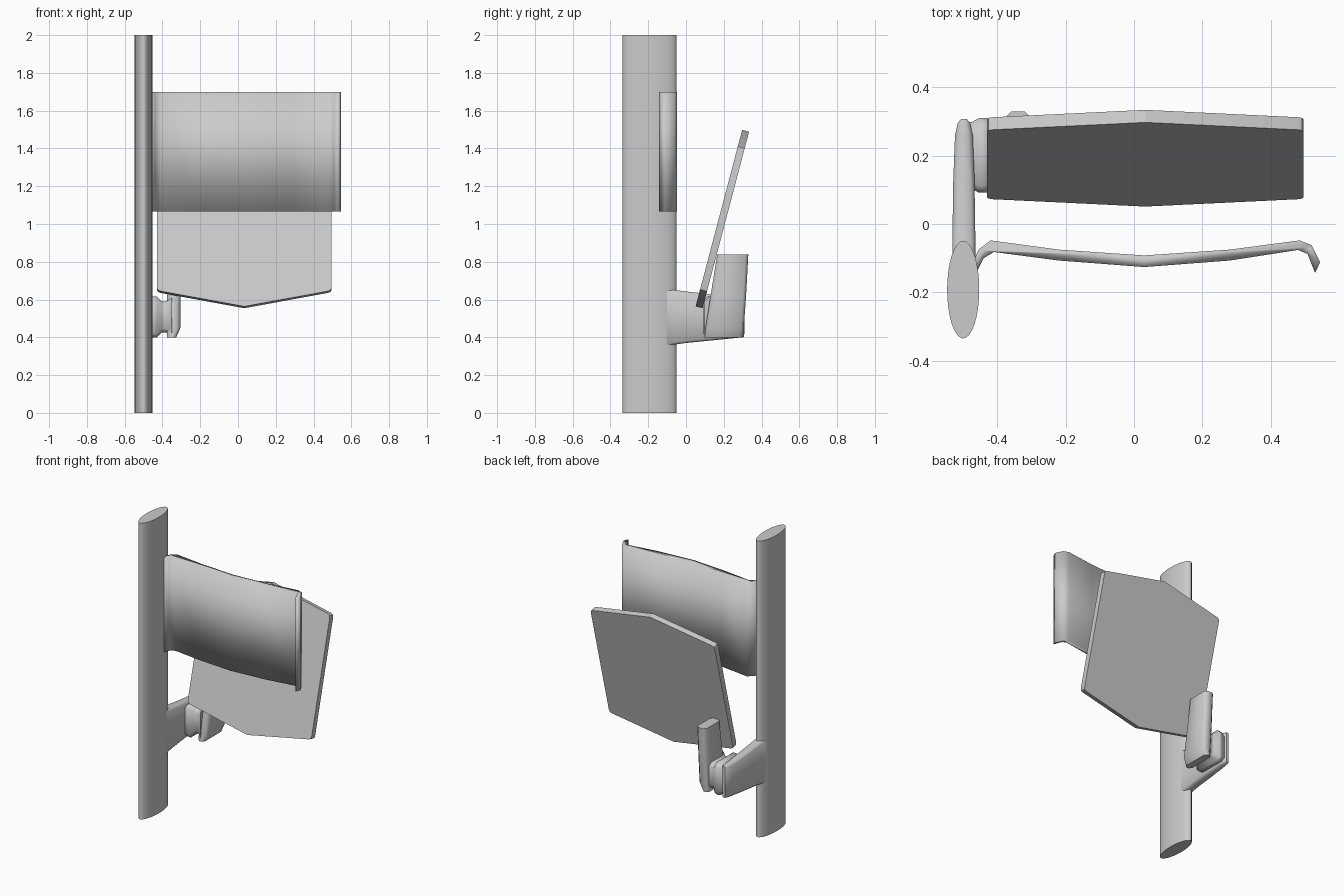
import bpy, bmesh, math
from mathutils import Vector

if "Cube" in bpy.data.objects:
    bpy.data.objects.remove(bpy.data.objects["Cube"], do_unlink=True)

grey = bpy.data.materials.new("light_grey")
grey.use_nodes = True
colour = (0.6, 0.6, 0.6, 1)
grey.diffuse_color = colour
grey.node_tree.nodes["Principled BSDF"].inputs["Base Color"].default_value = colour


def loft(name, rings, angle=40):
    """Skin matching closed rings of points, cap both ends, shade smooth."""
    bm = bmesh.new()
    loops = [[bm.verts.new(p) for p in ring] for ring in rings]
    n = len(loops[0])
    for a, b in zip(loops, loops[1:]):
        for i in range(n):
            j = (i + 1) % n
            bm.faces.new((a[i], a[j], b[j], b[i]))
    bm.faces.new(loops[0][::-1])
    bm.faces.new(loops[-1])
    bmesh.ops.recalc_face_normals(bm, faces=bm.faces)
    mesh = bpy.data.meshes.new(name)
    bm.to_mesh(mesh)
    bm.free()
    mesh.materials.append(grey)
    obj = bpy.data.objects.new(name, mesh)
    bpy.context.collection.objects.link(obj)
    bpy.ops.object.select_all(action="DESELECT")
    obj.select_set(True)
    bpy.context.view_layer.objects.active = obj
    if angle >= 180:
        bpy.ops.object.shade_smooth()
    elif angle:
        bpy.ops.object.shade_smooth_by_angle(angle=math.radians(angle))
    return obj


def chamfered(a0, a1, b0, b1, c):
    """Rectangle outline with cut corners."""
    return [(a0 + c, b0), (a1 - c, b0), (a1, b0 + c), (a1, b1 - c),
            (a1 - c, b1), (a0 + c, b1), (a0, b1 - c), (a0, b0 + c)]


# Tall post with an elliptical section
turns = [math.tau * i / 32 for i in range(32)]
loft("post", [[(-0.5 + 0.047 * math.cos(t), -0.192 + 0.143 * math.sin(t), z)
               for t in turns] for z in (0, 2)])

# Bowed sheet with ends curling to the front
back = [(-0.48, -0.13), (-0.455, -0.075), (-0.42, -0.048), (-0.22, -0.075), (0.03, -0.092),
        (0.28, -0.075), (0.485, -0.048), (0.52, -0.062), (0.545, -0.112)]
front = [(0.53, -0.143), (0.508, -0.088), (0.48, -0.076), (0.28, -0.107), (0.03, -0.126),
         (-0.22, -0.107), (-0.41, -0.082), (-0.44, -0.1), (-0.46, -0.14)]
loft("curved_sheet", [[(x, y, z) for x, y in back + front] for z in (1.065, 1.70)], 180)

# Tilted six-sided panel with eased side corners
half = [(0, 0), (0.445, 0.084), (0.459, 0.092), (0.463, 0.106),
        (0.463, 0.86), (0.459, 0.874), (0.445, 0.882), (0, 0.966)]
outline = half + [(-x, s) for x, s in half[-2:0:-1]]
up = Vector((0, 0.255, 0.967))
normal = Vector((0, 0.967, -0.255))
corner = Vector((0.033, 0.051, 0.564))
loft("tilted_panel", [[corner + Vector((x, 0, 0)) + up * s + normal * d for x, s in outline]
                      for d in (0, 0.038)], 20)

# Arm running back from the post, tapering in height
arm = []
for y, w, z0, z1 in ((-0.12, 0.034, 0.345, 0.66), (-0.07, 0.034, 0.36, 0.652),
                     (0, 0.033, 0.37, 0.643), (0.13, 0.031, 0.383, 0.628),
                     (0.26, 0.026, 0.396, 0.618), (0.295, 0.018, 0.4, 0.616),
                     (0.308, 0.008, 0.402, 0.614)):
    arm.append([(x, y, z) for x, z in
                chamfered(-0.498 - w, -0.498 + w, z0, z1, min(0.012, w / 2))])
loft("support_arm", arm, 50)

# Waisted link between the arm and the mounting block
link = []
for x, inset in ((-0.5, 0.012), (-0.475, 0.012), (-0.455, 0), (-0.43, 0),
                 (-0.405, 0.025), (-0.38, 0.025), (-0.35, 0.005)):
    link.append([(x, y, z) for y, z in
                 chamfered(0.092 + inset, 0.31 - inset, 0.4 + inset, 0.615 - inset, 0.02)])
loft("link", link, 60)

# Upright block behind the panel
block = []
for z, y0, y1, trim in ((0.4, 0.098, 0.302, 0.022), (0.45, 0.103, 0.306, 0),
                        (0.62, 0.13, 0.318, 0), (0.838, 0.165, 0.33, 0)):
    block.append([(x, y, z) for x, y in
                  chamfered(-0.375, -0.305 - trim, y0, y1, 0.016)])
loft("mounting_block", block, 50)
